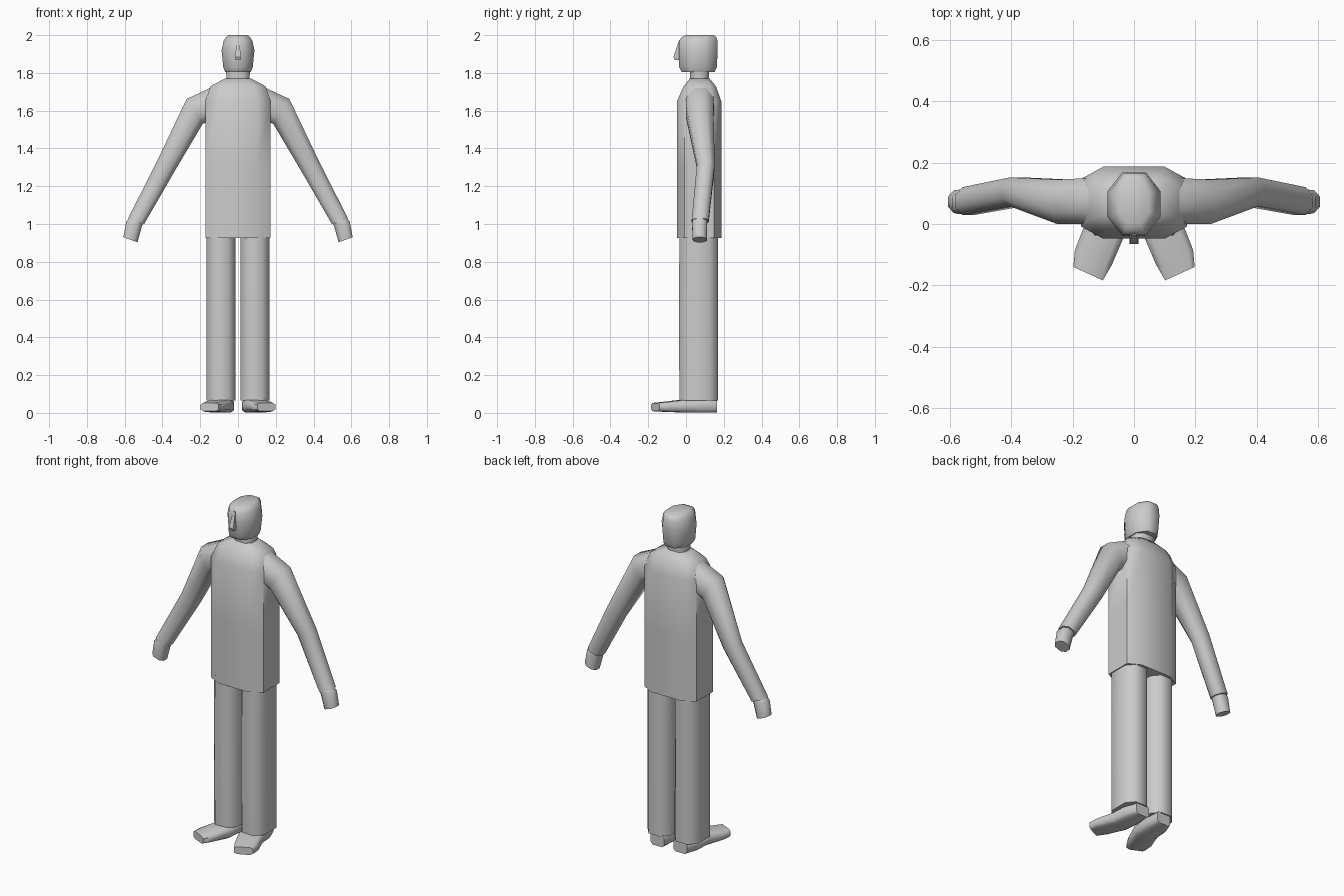
import bpy, bmesh, math
from mathutils import Vector

if "Cube" in bpy.data.objects:
    bpy.data.objects.remove(bpy.data.objects["Cube"])

grey = bpy.data.materials.new("plain grey")
grey.diffuse_color = (0.6, 0.6, 0.6, 1)
grey.use_nodes = True
grey.node_tree.nodes["Principled BSDF"].inputs["Base Color"].default_value = grey.diffuse_color


def octagon(c, u, v, cu=0.5, cv=0.5):
    """Eight-sided ring around c with half axes u and v and cut corners."""
    c, u, v = Vector(c), Vector(u), Vector(v)
    pts = [(1, -cv), (1, cv), (cu, 1), (-cu, 1), (-1, cv), (-1, -cv), (-cu, -1), (cu, -1)]
    return [c + u * a + v * b for a, b in pts]


def level(z, x0, x1, y0, y1, cu=0.5, cv=0.5):
    """Horizontal ring filling a box."""
    return octagon(((x0 + x1) / 2, (y0 + y1) / 2, z), ((x1 - x0) / 2, 0, 0),
                   (0, (y1 - y0) / 2, 0), cu, cv)


def slanted(inner, outer, y0, y1):
    """Arm ring between an inner and an outer (x, z) point."""
    a, b = Vector((inner[0], 0, inner[1])), Vector((outer[0], 0, outer[1]))
    c = (a + b) / 2
    c.y = (y0 + y1) / 2
    return octagon(c, (b - a) / 2, (0, (y1 - y0) / 2, 0), 0.5, 0.45)


def loft(name, rings, side=1, angle=60):
    bm = bmesh.new()
    loops = [[bm.verts.new((p.x * side, p.y, p.z)) for p in r] for r in rings]
    n = len(loops[0])
    for a, b in zip(loops, loops[1:]):
        for i in range(n):
            j = (i + 1) % n
            bm.faces.new((a[i], a[j], b[j], b[i]))
    bm.faces.new(loops[0])
    bm.faces.new(loops[-1])
    bmesh.ops.recalc_face_normals(bm, faces=bm.faces)
    me = bpy.data.meshes.new(name)
    bm.to_mesh(me)
    bm.free()
    me.materials.append(grey)
    ob = bpy.data.objects.new(name, me)
    bpy.context.collection.objects.link(ob)
    bpy.ops.object.select_all(action='DESELECT')
    bpy.context.view_layer.objects.active = ob
    ob.select_set(True)
    bpy.ops.object.shade_smooth_by_angle(angle=math.radians(angle))
    return ob


# jacket body with sloping shoulders
loft("jacket", [level(z, -x, x, y0, y1, 0.58, 0.66) for z, x, y0, y1 in (
    (0.925, 0.173, -0.048, 0.187), (1.3, 0.173, -0.048, 0.187),
    (1.65, 0.173, -0.048, 0.187), (1.73, 0.145, -0.012, 0.158),
    (1.77, 0.07, 0.02, 0.125))])

# neck
loft("neck", [level(z, -x, x, y0, y1) for z, x, y0, y1 in (
    (1.72, 0.065, 0.02, 0.122), (1.77, 0.06, 0.022, 0.12), (1.83, 0.066, 0.022, 0.125))])

# head
loft("head", [level(z, -x, x, y0, y1, 0.45, 0.4) for z, x, y0, y1 in (
    (1.805, 0.068, -0.022, 0.152), (1.83, 0.078, -0.036, 0.163),
    (1.92, 0.087, -0.038, 0.168), (1.97, 0.076, -0.036, 0.167),
    (1.99, 0.064, -0.022, 0.16), (2.0, 0.05, 0.0, 0.145))])

# wedge nose
loft("nose", [[Vector((-w, 0, z)), Vector((w, 0, z)), Vector((w, y, z)), Vector((-w, y, z))]
              for z, w, y in ((1.868, 0.012, -0.06), (1.885, 0.015, -0.066), (1.975, 0.007, -0.036))],
     angle=30)

for side, label in ((1, "left"), (-1, "right")):
    # sleeve from shoulder to cuff
    loft(label + "_sleeve", [
        slanted((0.10, 1.56), (0.10, 1.742), 0.0, 0.152),
        slanted((0.187, 1.53), (0.272, 1.662), 0.0, 0.145),
        slanted((0.335, 1.28), (0.43, 1.33), 0.058, 0.152),
        slanted((0.497, 1.0), (0.582, 1.03), 0.03, 0.12)], side)
    # hand
    loft(label + "_hand", [
        slanted((0.503, 1.0), (0.575, 1.03), 0.035, 0.11),
        slanted((0.51, 0.985), (0.592, 1.012), 0.032, 0.112),
        slanted((0.532, 0.903), (0.607, 0.93), 0.036, 0.11)], side)
    # trouser leg
    loft(label + "_leg", [level(z, 0.012, 0.167, y0, y1, 0.5, 0.55) for z, y0, y1 in (
        (0.065, -0.035, 0.17), (0.5, -0.037, 0.17), (0.96, -0.035, 0.17))], side)
    # shoe turned outwards at the toe
    loft(label + "_shoe", [octagon(c, u, (0, 0, h), 0.7, 0.6) for c, u, h in (
        ((0.075, 0.163, 0.037), (0.045, 0.0, 0), 0.036),
        ((0.085, 0.08, 0.037), (0.065, 0.008, 0), 0.036),
        ((0.092, -0.01, 0.036), (0.064, 0.02, 0), 0.034),
        ((0.133, -0.11, 0.032), (0.06, 0.025, 0), 0.026),
        ((0.15, -0.162, 0.031), (0.048, 0.022, 0), 0.022))], side)
